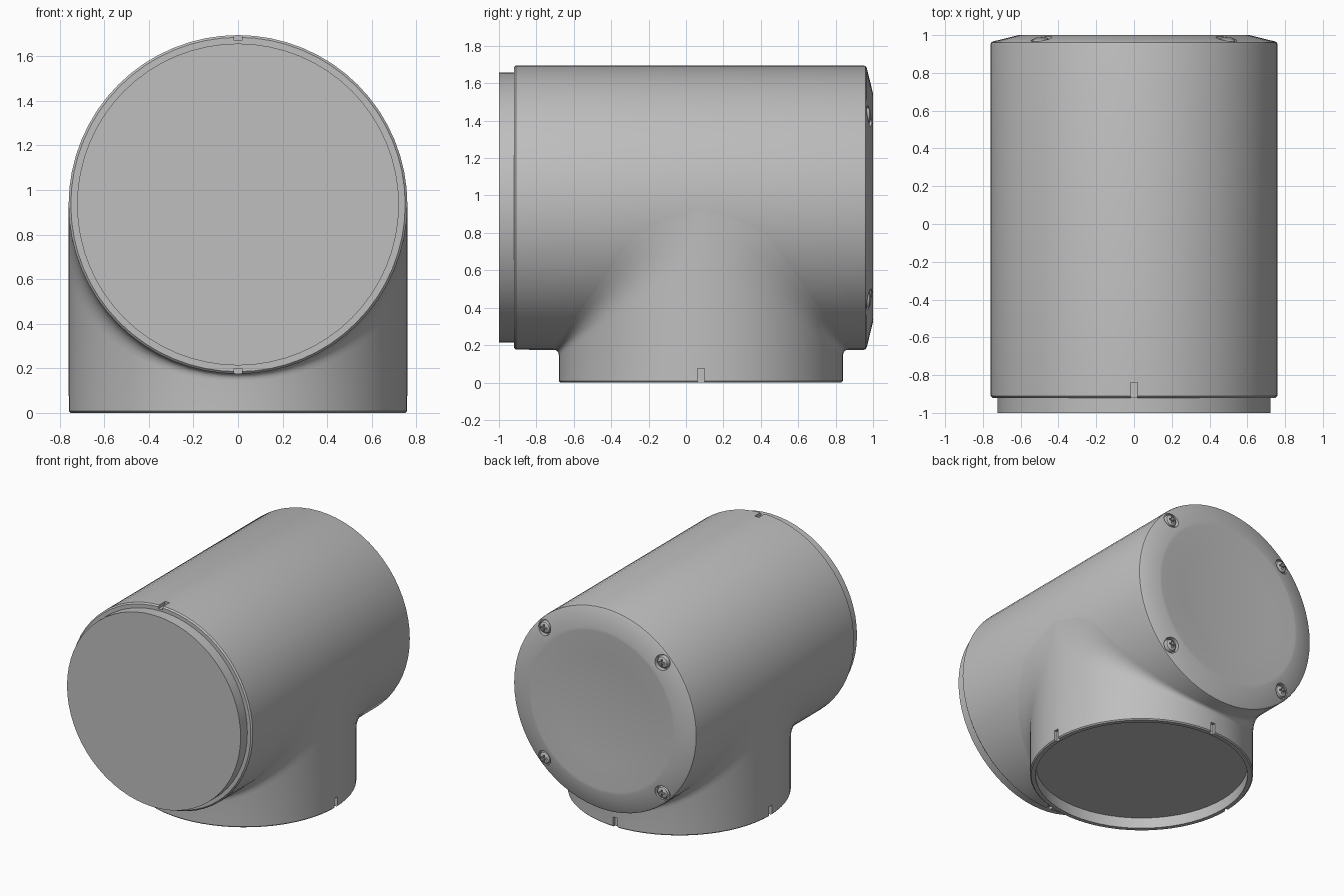
import bpy, bmesh
from math import sin, cos, pi, radians
from mathutils import Matrix, Vector

if "Cube" in bpy.data.objects:
    bpy.data.objects.remove(bpy.data.objects["Cube"])

SEG = 64
R = 0.76          # outer radius of both tubes
LIP = 0.722       # radius of the joint plug and socket
ZC = 0.935        # height of the main axis
YC = 0.08         # centre of the collar along the main axis

grey = bpy.data.materials.new("grey_plastic")
grey.use_nodes = True
grey.diffuse_color = (0.52, 0.52, 0.52, 1)
grey.node_tree.nodes["Principled BSDF"].inputs["Base Color"].default_value = (0.52, 0.52, 0.52, 1)


def new_object(name, bm):
    bmesh.ops.recalc_face_normals(bm, faces=bm.faces)
    mesh = bpy.data.meshes.new(name)
    bm.to_mesh(mesh)
    bm.free()
    mesh.materials.append(grey)
    obj = bpy.data.objects.new(name, mesh)
    bpy.context.collection.objects.link(obj)
    return obj


def loft(name, start, rows, end):
    """Closed skin from a start point, through rings, to an end point."""
    bm = bmesh.new()
    rings = [[bm.verts.new(p) for p in row] for row in rows]
    n = len(rings[0])
    for a, b in zip(rings, rings[1:]):
        for i in range(n):
            j = (i + 1) % n
            bm.faces.new((a[i], a[j], b[j], b[i]))
    for tip, ring in ((start, rings[0]), (end, rings[-1])):
        v = bm.verts.new(tip)
        for i in range(n):
            bm.faces.new((v, ring[i], ring[(i + 1) % n]))
    return new_object(name, bm)


def lathe_y(name, profile, x=0, z=ZC, seg=SEG):
    """Turn (radius, y) points about an axis along y; ends lie on the axis."""
    rows = [[(x + r * cos(2 * pi * i / seg), y, z + r * sin(2 * pi * i / seg))
             for i in range(seg)] for r, y in profile[1:-1]]
    return loft(name, (x, profile[0][1], z), rows, (x, profile[-1][1], z))


def box(name, centre, size):
    bm = bmesh.new()
    bmesh.ops.create_cube(bm, size=1, matrix=Matrix.Translation(centre) @ Matrix.Diagonal((*size, 1)))
    return new_object(name, bm)


def cut(obj, cutters):
    bpy.context.view_layer.objects.active = obj
    for c in cutters:
        c.hide_render = True
        mod = obj.modifiers.new("cut", "BOOLEAN")
        mod.operation = "DIFFERENCE"
        mod.solver = "EXACT"
        mod.object = c
        bpy.ops.object.modifier_apply(modifier=mod.name)
        bpy.data.objects.remove(c)


def smooth(obj, angle=30):
    bpy.ops.object.select_all(action="DESELECT")
    obj.select_set(True)
    bpy.context.view_layer.objects.active = obj
    bpy.ops.object.shade_smooth_by_angle(angle=radians(angle))


# Main tube with rounded back edge, sloped back ring and shallow dished back
body = lathe_y("main_tube", [
    (0, -0.92), (0.75, -0.92), (R, -0.91), (R, 0.95), (0.757, 0.96), (0.745, 0.967),
    (0.61, 1.0), (0.59, 1.0), (0.4, 0.985), (0.2, 0.976), (0, 0.973)])

screw_spots = [(sx * 0.49, ZC + sz * 0.49) for sx in (-1, 1) for sz in (-1, 1)]
cutters = [lathe_y("pocket_cutter", [(0, 0.955), (0.056, 0.955), (0.056, 1.1), (0, 1.1)], x, z, 24)
           for x, z in screw_spots]
cutters += [box("notch_cutter", (0, -0.90, ZC + s * R), (0.036, 0.12, 0.05)) for s in (-1, 1)]
cut(body, cutters)
smooth(body)

# Joint plug on the front
smooth(lathe_y("front_plug", [(0, -1.0), (LIP, -1.0), (LIP, -0.9), (0, -0.9)]))

# Screws with domed heads and cross slots
for k, (x, z) in enumerate(screw_spots):
    screw = lathe_y(f"screw_{k + 1}", [(0, 0.95), (0.046, 0.95), (0.046, 0.968), (0.04, 0.98),
                                       (0.025, 0.988), (0, 0.991)], x, z, 24)
    cut(screw, [box("slot_cutter", (x, 0.99, z), (w, 0.03, h))
                for w, h in ((0.05, 0.012), (0.012, 0.05))])
    smooth(screw)

# Collar below, with a socket underneath and a fillet that widens up the sides
turns = [2 * pi * i / SEG for i in range(SEG)]


def ring(r, z):
    return [(r * cos(t), YC + r * sin(t), z) for t in turns]


def fillet_row(u):
    row = []
    for t in turns:
        s = abs(sin(t))
        side = 1 if sin(t) > 0 else -1
        d = (0.03 + 0.22 * (1 - s)) * min(1, s / 0.15)
        corner = Vector((R * cos(t), YC + R * sin(t), ZC - R * s))
        low = corner - Vector((0, 0, d + 0.002))
        out = corner + Vector((0, side * d, 0))
        row.append(low * (1 - u) ** 2 + corner * 2 * u * (1 - u) + out * u ** 2)
    return row


collar = loft("lower_collar", (0, YC, 0.08),
              [ring(LIP, 0.08), ring(LIP, 0), ring(0.752, 0), ring(R, 0.008)]
              + [fillet_row(i / 6) for i in range(7)], (0, YC, ZC))
cut(collar, [box("notch_cutter", (x, YC + y, 0.03), (w, h, 0.09)) for x, y, w, h in
             ((R, 0, 0.05, 0.036), (-R, 0, 0.05, 0.036), (0, R, 0.036, 0.05))])
smooth(collar, 40)
